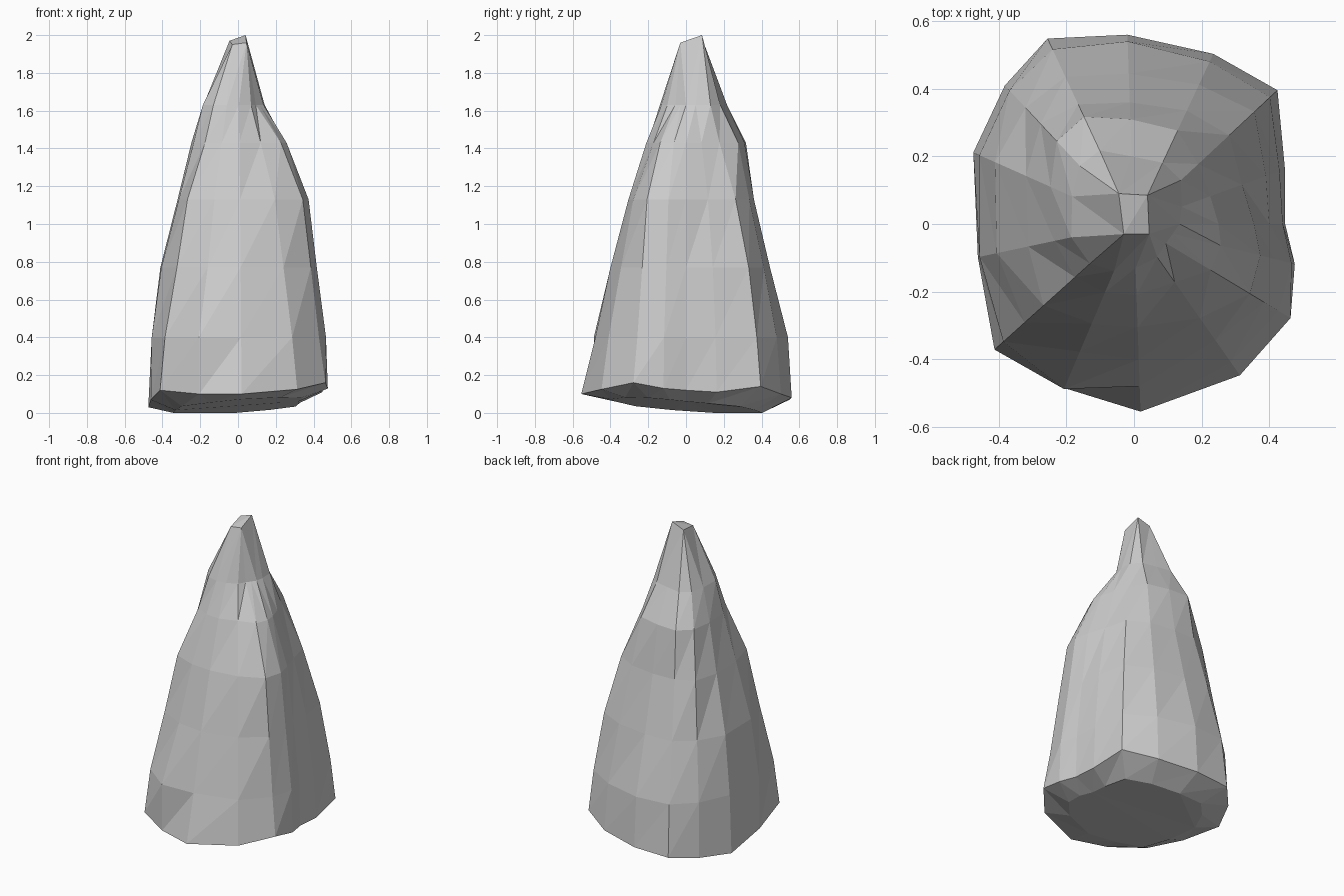
import bpy, bmesh
from math import radians, cos, sin

if "Cube" in bpy.data.objects:
    bpy.data.objects.remove(bpy.data.objects["Cube"])

# Directions of the vertical facet edges around the rock (degrees)
ANGLES = [0, 20, 43, 65, 92, 115, 133, 156, 192, 222, 247, 272, 305, 329, 346]

# Uneven rim at the foot: radius and height per direction
RIM_R = [.447, .475, .58, .555, .56, .605, .56, .52, .472, .555, .527, .555, .546, .54, .49]
RIM_Z = [.12, .11, .14, .10, .08, .07, .05, .03, .07, .12, .10, .10, .125, .16, .13]

# Cross-sections going up: height -> radii
SECTIONS = {
    0.40: [.44, .458, .55, .53, .54, .57, .54, .50, .467, .52, .53, .48, .50, .50, .48],
    0.77: [.40, .415, .487, .455, .445, .48, .47, .45, .415, .435, .41, .40, .42, .45, .43],
    1.13: [.355, .34, .385, .37, .36, .39, .405, .35, .32, .36, .32, .305, .34, .40, .385],
    1.43: [.25, .24, .26, .305, .31, .35, .335, .27, .24, .235, .22, .21, .21, .265, .265],
    1.63: [.135, .15, .19, .20, .20, .24, .235, .20, .19, .175, .15, .13, .12, .11, .118],
}

# Four-cornered tip, each corner collecting several edges from below
TIP = [((.045, -.03, 1.96), (272, 305, 329, 346, 0)),
       ((.04, .085, 2.0), (20, 43, 65)),
       ((-.045, .09, 1.97), (92, 115, 133, 156)),
       ((-.03, -.03, 1.95), (192, 222, 247))]


def ring(bm, radii, height):
    """Add a ring of vertices; height is a function of (index, x, y)."""
    verts = []
    for i, (a, r) in enumerate(zip(ANGLES, radii)):
        x, y = r * cos(radians(a)), r * sin(radians(a))
        verts.append(bm.verts.new((x, y, height(i, x, y))))
    return verts


bm = bmesh.new()

# Slanted underside, rim, body
rings = [ring(bm, [r * .72 for r in RIM_R],
              lambda i, x, y: max(0, .035 + .08 * x - .09 * y)),
         ring(bm, RIM_R, lambda i, x, y: RIM_Z[i])]
for z, radii in SECTIONS.items():
    rings.append(ring(bm, radii, lambda i, x, y: z))

# Tip
corners = [bm.verts.new(co) for co, _ in TIP]
owner = {a: v for v, (_, angles) in zip(corners, TIP) for a in angles}
rings.append([owner[a] for a in ANGLES])

# Skin between rings with triangular facets
n = len(ANGLES)
for lo, hi in zip(rings, rings[1:]):
    for i in range(n):
        j = (i + 1) % n
        for tri in ((lo[i], lo[j], hi[j]), (lo[i], hi[j], hi[i])):
            if len(set(tri)) == 3:
                bm.faces.new(tri)
bm.faces.new(rings[0][::-1])
bm.faces.new(corners)
bmesh.ops.triangulate(bm, faces=[f for f in bm.faces if len(f.verts) > 3])
bmesh.ops.recalc_face_normals(bm, faces=bm.faces)

mesh = bpy.data.meshes.new("rock_spire")
bm.to_mesh(mesh)
bm.free()
bpy.context.collection.objects.link(bpy.data.objects.new("rock_spire", mesh))
